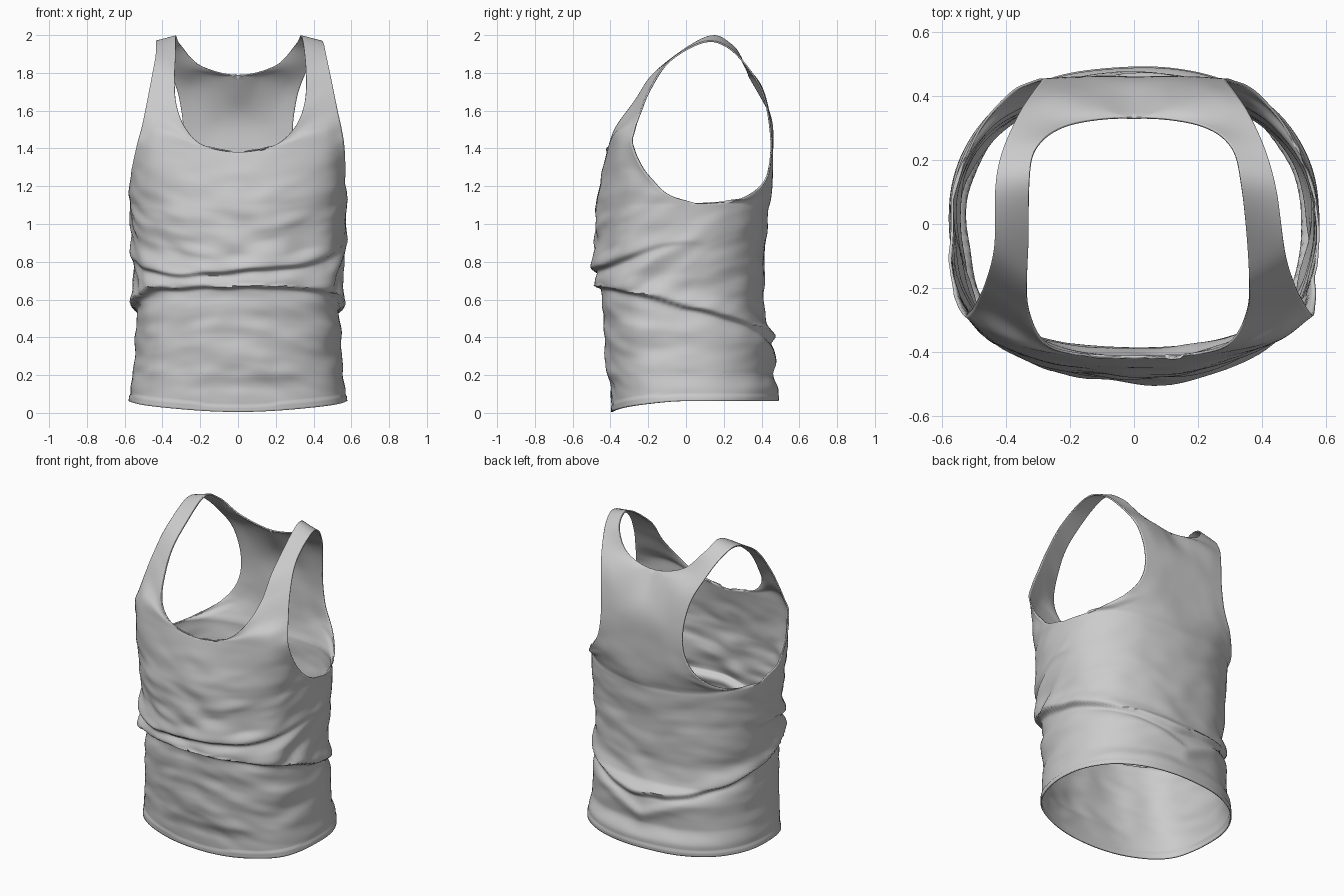
import bpy, bmesh, math
from mathutils import Vector, noise

if "Cube" in bpy.data.objects:
    bpy.data.objects.remove(bpy.data.objects["Cube"])

COLS, STEPS, BODY_ROWS = 30, 8, 120

# Panel rows: armhole edge -> neckline or centre line, right half only
chest = [
    [(.575, .05, 1.11), (.51, -.28, 1.10), (.29, -.435, 1.09), (0, -.475, 1.08)],
    [(.575, -.10, 1.16), (.50, -.32, 1.19), (.28, -.43, 1.20), (0, -.46, 1.20)],
    [(.57, -.22, 1.28), (.47, -.355, 1.30), (.26, -.42, 1.30), (0, -.44, 1.30)],
    [(.562, -.285, 1.42), (.45, -.365, 1.40), (.25, -.41, 1.39), (0, -.42, 1.38)],
    [(.55, -.275, 1.50), (.46, -.345, 1.49), (.35, -.385, 1.47), (.19, -.41, 1.415)],
]
strap = [
    [(.53, -.245, 1.59), (.302, -.375, 1.51)],
    [(.503, -.19, 1.72), (.355, -.275, 1.65)],
    [(.472, -.085, 1.87), (.360, -.15, 1.82)],
    [(.447, .10, 1.968), (.338, .11, 1.993)],
    [(.412, .23, 1.935), (.305, .245, 1.95)],
    [(.36, .345, 1.81), (.20, .315, 1.84)],
]
back = [
    [(.315, .415, 1.68), (.23, .41, 1.71), (.12, .375, 1.76), (0, .335, 1.79)],
    [(.29, .45, 1.50), (.19, .455, 1.52), (.10, .455, 1.55), (0, .45, 1.57)],
    [(.31, .45, 1.34), (.20, .46, 1.36), (.10, .46, 1.37), (0, .46, 1.37)],
    [(.39, .41, 1.21), (.27, .445, 1.22), (.14, .455, 1.22), (0, .455, 1.22)],
    [(.50, .27, 1.13), (.38, .375, 1.14), (.20, .435, 1.14), (0, .45, 1.14)],
    [(.575, .05, 1.11), (.485, .27, 1.10), (.28, .397, 1.09), (0, .435, 1.08)],
]
# Body profile: height, half width, front depth, back depth
profile = [(0, .58, .39, .48), (.12, .57, .40, .49), (.22, .555, .415, .455),
           (.36, .545, .43, .465), (.48, .54, .44, .42), (.60, .545, .45, .41),
           (.72, .555, .465, .415), (.85, .565, .477, .42), (1.1, .575, .475, .435)]


def spline(points, steps, first=None, last=None):
    """Sample a smooth curve through points, with optional end guides."""
    p = [Vector(q) for q in points]
    p = [first or 2 * p[0] - p[1]] + p + [last or 2 * p[-1] - p[-2]]
    out = []
    for i in range(1, len(p) - 2):
        a, b, c, d = p[i - 1:i + 3]
        for k in range(steps):
            t = k / steps
            out.append(b + .5 * t * ((c - a) + t * ((2 * a - 5 * b + 4 * c - d)
                       + t * (3 * (b - c) + d - a))))
    return out + [p[-2]]


def flip(q):
    return Vector((-q[0], q[1], q[2]))


def ramp(v, a, b):
    t = min(1, max(0, (v - a) / (b - a)))
    return t * t * (3 - 2 * t)


def body_size(z):
    z = min(max(z, 0), 1.1)
    for a, b in zip(profile, profile[1:]):
        if z <= b[0]:
            t = ramp(z, a[0], b[0])
            return [a[i] + (b[i] - a[i]) * t for i in (1, 2, 3)]


# Upper part: net of smooth curves running over the shoulder
full_strap = []
for o, i in strap:
    o, i = Vector(o), Vector(i)
    full_strap.append([o, o.lerp(i, 1 / 3), o.lerp(i, 2 / 3), i])
net = chest + full_strap + back
lines = [spline([r[c] for r in net], STEPS) for c in range(3)]
edge = [r[3] for r in net]
neck_end = len(net) - len(back)
lines.append(spline(edge[:4], STEPS)[:-1]
             + spline(edge[3:neck_end + 1], STEPS, flip(edge[4]), flip(edge[neck_end - 1]))[:-1]
             + spline(edge[neck_end:], STEPS))
upper = []
count = len(lines[0])
for n, q in enumerate(zip(*lines)):
    on_centre = abs(q[3].x) < 1e-5
    # Round the side under the arm by guiding each end row toward its neighbour
    guide = 2 * q[0] - q[1]
    near = max(0, 1 - n / (2 * STEPS)), max(0, 1 - (count - 1 - n) / (2 * STEPS))
    guide = guide.lerp(Vector(back[-1][1]), near[0]).lerp(Vector(chest[0][1]), near[1])
    upper.append(spline(q, COLS // 3, guide, flip(q[2]) if on_centre else None))

# Lower part: the chest outline carried down to the curved hem
ring = upper[0][::-1] + upper[-1][1:]
W0, F0, B0 = body_size(1.1)
lower = []
for k in range(BODY_ROWS + 1):
    row = []
    for p in ring:
        c = -p.y / Vector((p.x, p.y)).length
        hem = .063 - .058 * max(c, 0) ** 1.5
        z = hem + (p.z - hem) * k / BODY_ROWS
        w, f, b = body_size(z)
        row.append(Vector((p.x * w / W0, p.y * (f / F0 if p.y < 0 else b / B0), z)))
    lower.append(row)

# Join both mirrored halves
bm = bmesh.new()


def add_grid(rows, side):
    vs = [[bm.verts.new((p.x * side, p.y, p.z)) for p in r] for r in rows]
    for a, b in zip(vs, vs[1:]):
        for j in range(len(a) - 1):
            bm.faces.new((a[j], a[j + 1], b[j + 1], b[j]))


for side in (1, -1):
    add_grid(upper, side)
    add_grid(lower, side)
bmesh.ops.remove_doubles(bm, verts=bm.verts, dist=.0004)
# The left strap hangs slightly closer to the neck
for v in bm.verts:
    if v.co.x < 0:
        v.co.x *= 1 - .07 * ramp(v.co.z, 1.2, 1.55) * (1 - ramp(v.co.y, -.1, .25))
bmesh.ops.recalc_face_normals(bm, faces=bm.faces)
probe = min(bm.faces, key=lambda f: (f.calc_center_median() - Vector((0, -.45, .5))).length)
if probe.normal.y > 0:
    bmesh.ops.reverse_faces(bm, faces=bm.faces)
bm.normal_update()


def ridge(d, up, down):
    return math.exp(-(d / (up if d > 0 else down)) ** 2)


def fold_depth(p):
    """Cloth relief: two long gathered folds plus soft diagonal creases."""
    x, y, z = p
    r = math.hypot(x, y) + 1e-6
    c, s = -y / r, x / r
    wob = .014 * noise.noise(Vector((3 * c, 3 * s, 4)))
    low = .57 + (.11 * math.sin(c * math.pi / 2) if c > 0 else -.17 * (-c) ** 1.3) + wob
    d = .026 * ridge(z - low, .06, .014) - .010 * ridge(z - low + .03, .014, .05)
    high = .765 + .04 * s + .11 * s ** 6 + wob
    d += max(c + .2, 0) * (.020 * ridge(z - high, .05, .016)
                           - .010 * ridge(z - high + .03, .016, .03))
    # Extra gather low on the back
    d += max(-c, 0) * .018 * ridge(z - .27 - .2 * abs(s), .03, .05)
    # Diagonal creases rising toward the back, calmer below and on the upper back
    bow = math.sqrt(x * x + .03)
    if z > low:
        slant, amp = z - .3 * bow - .5 * max(y + .3, 0), .022
    else:
        slant, amp = z + .25 * bow, .014
    amp *= min(1, max(.4, .75 + c))
    amp *= min(1, max(.1, (1.4 - z) / .4)) * min(1, max(.15, z / .2))
    d += amp * noise.noise(Vector((2.2 * c, 2.2 * s, 8 * slant)))
    d += .5 * amp * noise.noise(Vector((3.5 * c + 5, 3.5 * s, 16 * slant)))
    return d


moves = [(v, v.normal.copy(), fold_depth(v.co)) for v in bm.verts]
for v, n, d in moves:
    c = -v.co.y / (v.co.to_2d().length + 1e-6)
    # Hem band along the bottom edge
    band = .005 if v.co.z < .096 - .058 * max(c, 0) ** 1.5 else 0
    v.co += n * (d + band)

mesh = bpy.data.meshes.new("tank_top")
bm.to_mesh(mesh)
bm.free()
top = bpy.data.objects.new("tank_top", mesh)
bpy.context.collection.objects.link(top)

cloth = bpy.data.materials.new("grey_cloth")
cloth.diffuse_color = (.6, .6, .6, 1)
cloth.use_nodes = True
cloth.node_tree.nodes["Principled BSDF"].inputs["Base Color"].default_value = cloth.diffuse_color
mesh.materials.append(cloth)

# Thin cloth thickness
solid = top.modifiers.new("cloth_thickness", 'SOLIDIFY')
solid.thickness = .008
solid.offset = -1

bpy.context.view_layer.objects.active = top
top.select_set(True)
bpy.ops.object.shade_smooth_by_angle(angle=math.radians(50))
